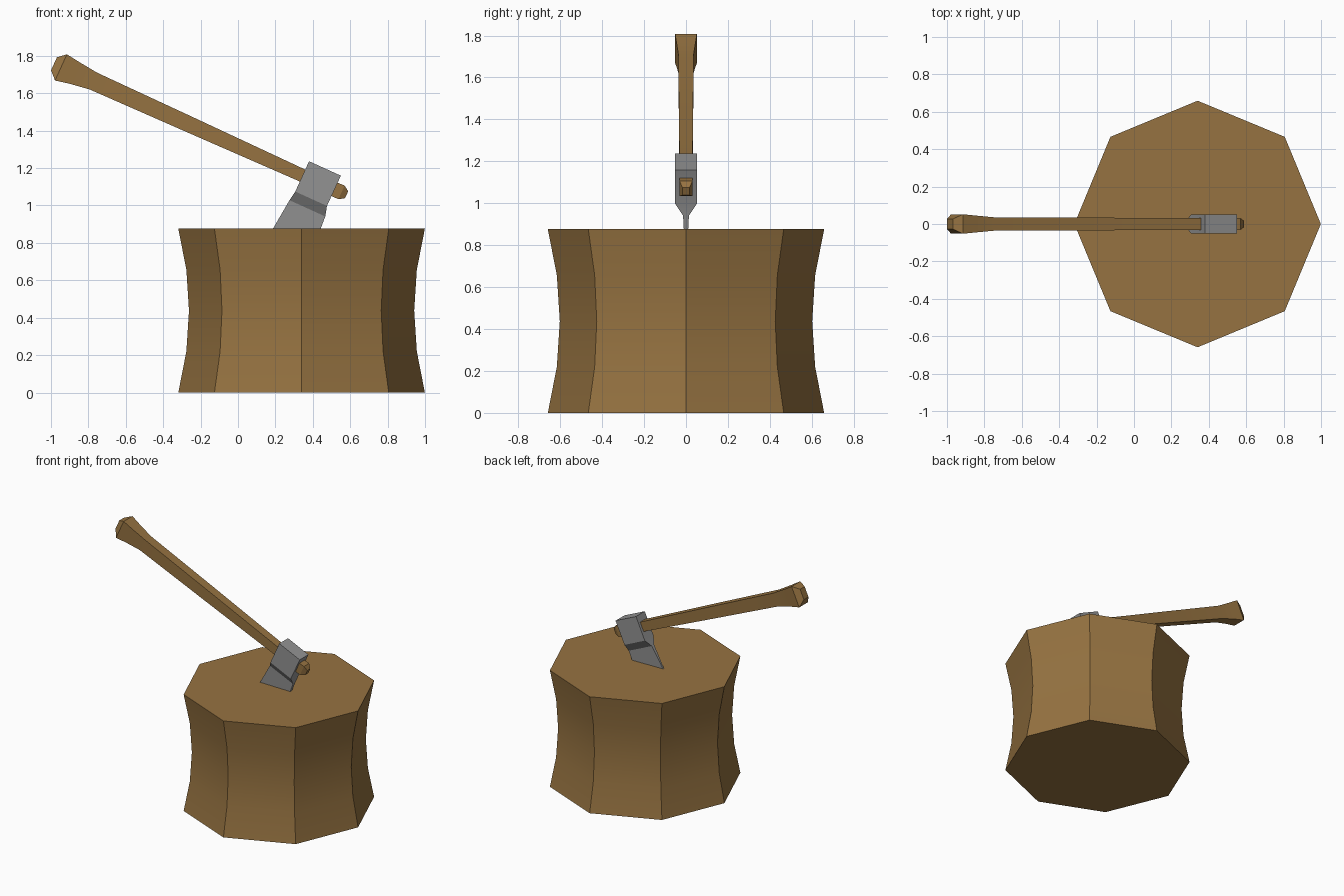
import bpy, bmesh, math
from mathutils import Vector

if "Cube" in bpy.data.objects:
    bpy.data.objects.remove(bpy.data.objects["Cube"])


def material(name, rgb):
    m = bpy.data.materials.new(name)
    m.diffuse_color = (*rgb, 1)
    m.use_nodes = True
    m.node_tree.nodes["Principled BSDF"].inputs["Base Color"].default_value = m.diffuse_color
    return m


wood = material("brown wood", (0.305, 0.171, 0.053))
steel = material("grey steel", (0.29, 0.29, 0.29))

TILT = math.radians(24.4)
C, S = math.cos(TILT), math.sin(TILT)


def axe_point(s, y, t):
    """s runs along the handle, t away from the blade, in the tilted axe frame."""
    return Vector((s * C + t * S, y, -s * S + t * C))


def loft(name, rings, mat):
    """Skin a list of equal-length rings, cap the ends, keep hard edges sharp."""
    bm = bmesh.new()
    loops = [[bm.verts.new(p) for p in r] for r in rings]
    n = len(loops[0])
    for a, b in zip(loops, loops[1:]):
        for i in range(n):
            j = (i + 1) % n
            bm.faces.new((a[i], a[j], b[j], b[i]))
    bm.faces.new(loops[0])
    bm.faces.new(loops[-1])
    bmesh.ops.recalc_face_normals(bm, faces=bm.faces)
    for f in bm.faces:
        f.smooth = True
    for e in bm.edges:
        e.smooth = e.calc_face_angle(math.pi) < math.radians(25)
    me = bpy.data.meshes.new(name)
    bm.to_mesh(me)
    bm.free()
    me.materials.append(mat)
    ob = bpy.data.objects.new(name, me)
    bpy.context.collection.objects.link(ob)
    return ob


# Chopping block: eight-sided, slightly waisted
block = [(0, 0.659), (0.22, 0.616), (0.438, 0.602), (0.656, 0.616), (0.876, 0.659)]
loft("chopping_block",
     [[Vector((0.34 + r * math.cos(k * math.pi / 4), r * math.sin(k * math.pi / 4), z))
       for k in range(8)] for z, r in block], wood)

# Handle: rectangular section with flared knob; (s, centre t, half t, half y)
handle = [(-1.622, 1.194, 0.038, 0.027), (-1.580, 1.192, 0.077, 0.052),
          (-1.500, 1.195, 0.063, 0.045), (-1.390, 1.197, 0.049, 0.036),
          (-0.800, 1.198, 0.043, 0.034), (-0.165, 1.199, 0.035, 0.031),
          (0.062, 1.203, 0.040, 0.031), (0.092, 1.203, 0.020, 0.017)]
SQUARE = ((-1, -1), (1, -1), (1, 1), (-1, 1))
loft("handle",
     [[axe_point(s, a * hy, t + b * ht) for a, b in SQUARE]
      for s, t, ht, hy in handle], wood)

# Axe head: block, shoulder bevel, thin blade sunk in the wood; (t, s0, s1, half y)
head = [(1.283, -0.165, 0.022, 0.052), (1.105, -0.165, 0.021, 0.052),
        (1.050, -0.174, 0.036, 0.014), (0.850, -0.194, 0.050, 0.004)]
loft("axe_head",
     [[axe_point(s0, -y, t), axe_point(s1, -y, t), axe_point(s1, y, t), axe_point(s0, y, t)]
      for t, s0, s1, y in head], steel)
